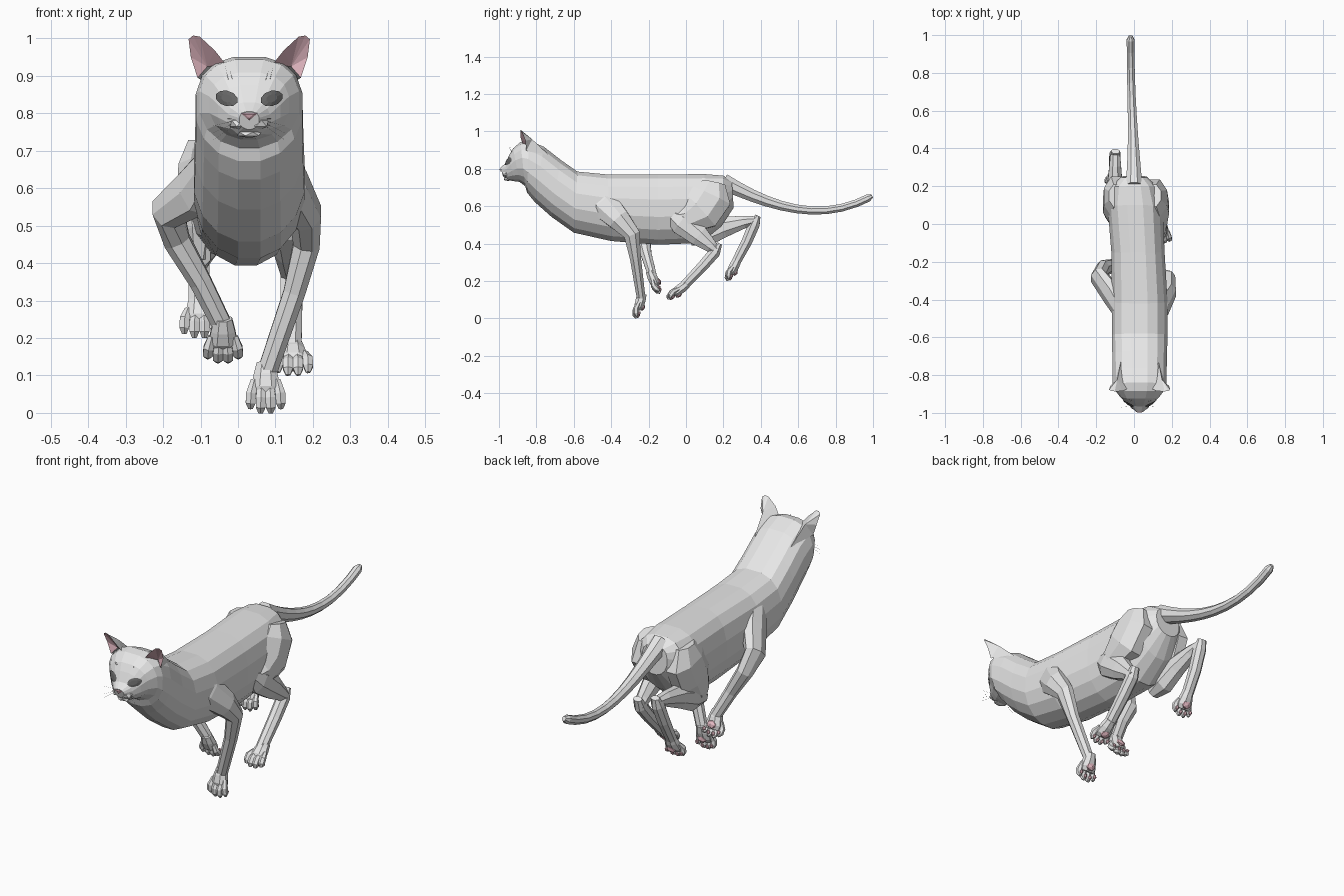
import bpy, bmesh, math
from mathutils import Vector, Matrix
from mathutils.bvhtree import BVHTree

if "Cube" in bpy.data.objects:
    bpy.data.objects.remove(bpy.data.objects["Cube"])

# materials
MATS = []
for name, col in (("light_grey_fur", (.85, .85, .85)), ("pink_skin", (.8, .5, .56)),
                  ("dark_grey_eye", (.13, .13, .13))):
    m = bpy.data.materials.new(name)
    m.diffuse_color = (*col, 1)
    m.use_nodes = True
    m.node_tree.nodes["Principled BSDF"].inputs["Base Color"].default_value = m.diffuse_color
    MATS.append(m)
FUR, PINK, DARK = 0, 1, 2
X, Y, Z = Matrix.Identity(3)
CX = .03            # the head sits slightly to one side


def finish(bm, name, fix=True):
    if fix:
        bmesh.ops.recalc_face_normals(bm, faces=bm.faces)
    me = bpy.data.meshes.new(name)
    bm.to_mesh(me)
    for m in MATS:
        me.materials.append(m)
    bpy.context.collection.objects.link(bpy.data.objects.new(name, me))


def skin(bm, rings, n, mat=FUR, upper=2.0, lower=2.0):
    """Bridge superelliptic rings given as (centre, axis_a, axis_b)."""
    def c(v, p):
        return math.copysign(abs(v) ** (2 / p), v)
    loops = []
    for o, a, b in rings:
        loop = []
        for i in range(n):
            t = 2 * math.pi * (i + .5) / n
            p = upper if i < n / 2 else lower
            loop.append(bm.verts.new(o + a * c(math.cos(t), p) + b * c(math.sin(t), p)))
        loops.append(loop)
    faces = [bm.faces.new(loops[0]), bm.faces.new(loops[-1])]
    for p, q in zip(loops, loops[1:]):
        faces += [bm.faces.new((p[i], p[(i + 1) % n], q[(i + 1) % n], q[i])) for i in range(n)]
    for f in faces:
        f.material_index = mat


def sweep(bm, pts, radii, n=8, mat=FUR, flat=True):
    """Tube through points; thick sections are flattened sideways like a limb."""
    pts = [Vector(p) for p in pts]
    rings = []
    for i, (p, r) in enumerate(zip(pts, radii)):
        t = (pts[min(i + 1, len(pts) - 1)] - pts[max(i - 1, 0)]).normalized()
        s = (X - t * t.x).normalized()
        rings.append((p, s * (.45 * r + .017 if flat else r), t.cross(s) * r))
    skin(bm, rings, n, mat)


def blob(bm, centre, axes, radii, mat):
    m = Matrix.Translation(centre) @ Matrix([a * r for a, r in zip(axes, radii)]).transposed().to_4x4()
    vs = bmesh.ops.create_icosphere(bm, subdivisions=1, radius=1, matrix=m)["verts"]
    for f in {f for v in vs for f in v.link_faces}:
        f.material_index = mat


# head, neck and trunk: top y, z / bottom y, z / half width
BODY = [(-.993, .805, -.977, .757, .027), (-.965, .83, -.95, .738, .056),
        (-.945, .875, -.92, .732, .085), (-.925, .91, -.89, .728, .108),
        (-.885, .945, -.86, .705, .135), (-.84, .953, -.85, .67, .145),
        (-.76, .92, -.81, .62, .145), (-.67, .85, -.72, .54, .147),
        (-.58, .787, -.60, .455, .15), (-.42, .772, -.4, .41, .15),
        (-.15, .772, -.15, .39, .143), (.1, .774, .08, .4, .148),
        (.2, .765, .19, .49, .125), (.245, .735, .255, .59, .07)]
bm = bmesh.new()
rings = []
for yt, zt, yb, zb, w in BODY:
    cx = CX * min(1, max(0, (.2 - yt) / .5))
    top, bot = Vector((cx, yt, zt)), Vector((cx, yb, zb))
    rings.append(((top + bot) / 2, X * w, (top - bot) / 2))
skin(bm, rings, 16, FUR, 2.6, 2.05)
bmesh.ops.recalc_face_normals(bm, faces=bm.faces)
tree = BVHTree.FromBMesh(bm)
finish(bm, "body")


# elliptical plates laid on the face
def plate(name, x, z, rx, rz, mat, n=10, tilt=0, lift=.005):
    bm = bmesh.new()

    def ring(k, extra):
        out = []
        for i in range(n):
            a = 2 * math.pi * i / n - math.pi / 2
            px = x + k * rx * math.cos(a)
            pz = z + k * (rz * math.sin(a) + tilt * math.cos(a))
            hit = tree.ray_cast(Vector((px, -2, pz)), Y)[0]
            out.append(bm.verts.new((px, (hit.y if hit else -.95) - extra, pz)))
        return out
    outer, inner = ring(1, lift), ring(.5, lift + .002)
    bm.faces.new(inner)
    for i in range(n):
        j = (i + 1) % n
        bm.faces.new((outer[i], outer[j], inner[j], inner[i]))
    for f in bm.faces:
        f.material_index = mat
        f.normal_update()
        if f.normal.y > 0:
            f.normal_flip()
    finish(bm, name, False)


plate("nose", CX, .794, .026, .013, PINK, 3)

# chin below the mouth
bm = bmesh.new()
blob(bm, Vector((CX, -.952, .745)), (X, Y, Z), (.036, .024, .011), FUR)
finish(bm, "chin")

# ear outline from inner base over the tip to outer base (sideways, y, z)
RIM = [(.062, -.872, .93), (.092, -.885, .968), (.132, -.886, 1.005), (.15, -.884, 1.008),
       (.162, -.878, .998), (.156, -.858, .95), (.138, -.855, .895)]
for side, tag in ((-1, "left"), (1, "right")):
    plate("eye_" + tag, CX + side * .06, .84, .03, .021, DARK, tilt=side * .005)

    bm = bmesh.new()
    blob(bm, Vector((CX + side * .025, -.96, .773)), (X, Y, Z), (.03, .026, .019), FUR)
    finish(bm, "muzzle_" + tag)

    # ear: pink cup in front, fur shell behind
    bm = bmesh.new()

    def ev(dx, y, z):
        return bm.verts.new((CX + side * dx, y, z))
    rim = [ev(*p) for p in RIM]
    cup, back, base = ev(.112, -.838, .925), ev(.118, -.822, .957), ev(.1, -.73, .87)
    for p, q in zip(rim, rim[1:]):
        bm.faces.new((p, q, cup)).material_index = PINK
        bm.faces.new((q, p, back))
    bm.faces.new((rim[0], base, back))
    bm.faces.new((base, rim[-1], back))
    bm.faces.new((rim[-1], base, rim[0], cup))
    finish(bm, "ear_" + tag)

    # whiskers and brow hairs
    bm = bmesh.new()
    for k in range(4):
        x, z = CX + side * .045, .765 + .007 * k
        sweep(bm, [(x, -.965, z), (x + side * .05, -.97, z + .012 * (k - 3))],
              (.0005, .0003), 3, FUR, False)
    for k in range(2):
        x = CX + side * (.04 + .012 * k)
        sweep(bm, [(x, -.925, .875), (x + side * .012, -.945, .915 + .01 * k)],
              (.0005, .0003), 3, FUR, False)
    finish(bm, "whiskers_" + tag)

# tail along a cubic curve
bm = bmesh.new()
ctrl = [Vector((0, .2, .73)), Vector((0, .45, .6)), Vector((-.02, .72, .5)), Vector((-.018, .995, .655))]
pts, radii = [], []
for t in [i / 10 for i in range(10)] + [.975, 1]:
    pts.append(sum((c * math.comb(3, k) * t ** k * (1 - t) ** (3 - k) for k, c in enumerate(ctrl)), Vector()))
    radii.append(.011 if t == 1 else .022 + .026 * (1 - t) ** 3)
sweep(bm, pts, radii, 8, FUR, False)
finish(bm, "tail")


# paw: palm, four toes and pink pads; toes point along d, sole faces away from n
def paw(name, base, d, length):
    base, d = Vector(base), Vector(d).normalized()
    n = d.cross(X)
    bm = bmesh.new()

    def at(along, across=0, up=0):
        return base + d * along + X * across + n * up
    palm = [(at(a), X * w, n * h) for a, w, h in
            ((-.01, .026, .024), (.025, .035, .029), (.06, .042, .027), (.082, .036, .014))]
    skin(bm, palm, 8)
    for i in range(4):
        o = i - 1.5
        tip = length - (.012 if abs(o) > 1 else 0)
        sweep(bm, [at(.04, o * .02, .006), at(tip - .035, o * .026, .012),
                   at(tip - .013, o * .027, .004), at(tip, o * .027, -.006)],
              (.011, .0155, .015, .007), 6, FUR, False)
        blob(bm, at(tip - .018, o * .027, -.012), (X, d, n), (.009, .012, .008), PINK)
    blob(bm, at(.06, 0, -.021), (X, d, n), (.027, .021, .013), PINK)
    finish(bm, name)


paw("front_paw_right", (.074, -.235, .123), (0, -.28, -.96), .126)
paw("front_paw_left", (-.04, -.19, .243), (0, .4, -.91), .118)
paw("hind_paw_right", (.147, -.003, .178), (0, -.8, -.6), .12)
paw("hind_paw_left", (-.103, .272, .308), (0, -.45, -.89), .117)

# front legs: shoulder, elbow, forearm, wrist
FRONT_RADII = (.06, .085, .065, .047, .032, .025)
bm = bmesh.new()
sweep(bm, [(.095, -.5, .69), (.135, -.44, .61), (.18, -.36, .53), (.183, -.29, .45),
           (.15, -.27, .32), (.078, -.24, .11)], FRONT_RADII)
finish(bm, "front_leg_right")
bm = bmesh.new()
sweep(bm, [(-.055, -.48, .68), (-.11, -.38, .6), (-.187, -.28, .54), (-.163, -.235, .46),
           (-.1, -.215, .35), (-.04, -.18, .23)], FRONT_RADII)
finish(bm, "front_leg_left")


# hind legs: thigh, shank and foot paths; x blends from hip to out going down
def hind_leg(name, hip, out, thigh, shank, foot):
    bm = bmesh.new()
    for path, radii in ((thigh, (.065, .12, .12, .08, .03)), (shank, (.035, .073, .06, .037, .022)),
                        (foot, (.015, .033, .031, .026))):
        sweep(bm, [(hip + (out - hip) * min(1, 3 * (.73 - z)), y, z) for y, z in path], radii)
    finish(bm, name)


hind_leg("hind_leg_right", .1, .143,
         [(.15, .725), (.135, .655), (.08, .575), (0, .53), (-.08, .535)],
         [(-.085, .56), (-.025, .515), (.07, .44), (.135, .385), (.17, .355)],
         [(.18, .4), (.155, .355), (.09, .28), (-.02, .166)])
hind_leg("hind_leg_left", -.09, -.105,
         [(.15, .725), (.145, .65), (.1, .55), (.06, .47), (.045, .405)],
         [(.02, .42), (.1, .45), (.2, .488), (.31, .515), (.375, .525)],
         [(.385, .548), (.365, .505), (.325, .41), (.262, .29)])
